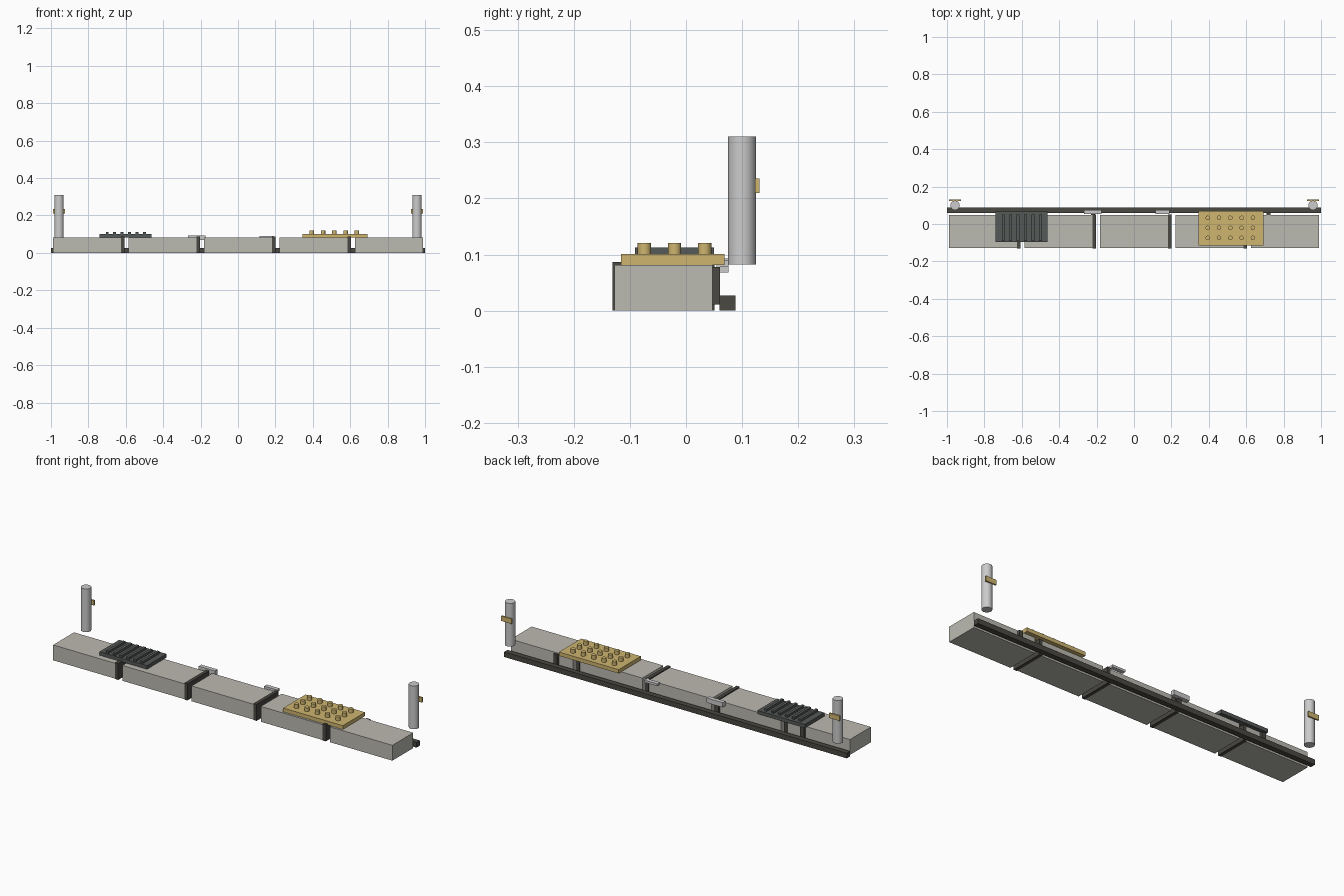
import bpy
import math

if "Cube" in bpy.data.objects:
    bpy.data.objects.remove(bpy.data.objects["Cube"])


def mat(name, r, g, b):
    m = bpy.data.materials.new(name)
    m.diffuse_color = (r, g, b, 1)
    m.use_nodes = True
    m.node_tree.nodes["Principled BSDF"].inputs["Base Color"].default_value = m.diffuse_color
    return m


STONE = mat("stone", 0.50, 0.49, 0.44)
DARK = mat("dark_metal", 0.07, 0.065, 0.055)
SLATE = mat("slate", 0.09, 0.10, 0.095)
GOLD = mat("gold", 0.62, 0.46, 0.16)
STEEL = mat("light_steel", 0.62, 0.63, 0.61)


def box(name, x, y, z, material):
    """Box from (min, max) ranges on each axis."""
    c = [(a + b) / 2 for a, b in (x, y, z)]
    bpy.ops.mesh.primitive_cube_add(size=1, location=c)
    o = bpy.context.object
    o.name = name
    o.scale = [b - a for a, b in (x, y, z)]
    bpy.ops.object.transform_apply(location=False, rotation=False, scale=True)
    o.data.materials.append(material)
    return o


def rod(name, x, y, r, z0, z1, material, sides=32):
    bpy.ops.mesh.primitive_cylinder_add(
        vertices=sides, radius=r, depth=z1 - z0, location=(x, y, (z0 + z1) / 2))
    o = bpy.context.object
    o.name = name
    o.data.materials.append(material)
    bpy.ops.object.shade_smooth_by_angle(angle=math.radians(40))
    return o


# Kerb blocks and the joint strips in the gaps between them
for i in range(5):
    x = -0.99 + 0.404 * i
    box(f"kerb_block_{i + 1}", (x, x + 0.364), (-0.127, 0.047), (0, 0.081), STONE)
    if i < 4:
        s = x + 0.364
        box(f"joint_strip_{i + 1}", (s, s + 0.018), (-0.131, 0.051), (0, 0.087), DARK)

# Rear rail and its short posts
box("rear_rail", (-1, 1), (0.06, 0.088), (0, 0.027), DARK)
for i, x in enumerate((-0.72, -0.22, 0.72)):
    box(f"rail_post_{i + 1}", (x - 0.011, x + 0.011), (0.047, 0.061), (0.011, 0.078), DARK)

# Light clips at the back edge
box("clip_left", (-0.267, -0.173), (0.054, 0.076), (0.068, 0.093), STEEL)
box("clip_right", (0.115, 0.19), (0.054, 0.076), (0.078, 0.09), STEEL)

# Ribbed dark plate
box("ribbed_plate", (-0.74, -0.463), (-0.097, 0.066), (0.082, 0.101), SLATE)
for i in range(6):
    x = -0.70 + 0.04 * i
    box(f"plate_rib_{i + 1}", (x - 0.007, x + 0.007), (-0.091, 0.05), (0.1, 0.113), SLATE)

# Studded tactile plate
box("studded_plate", (0.345, 0.693), (-0.116, 0.069), (0.081, 0.101), GOLD)
for i in range(5):
    for j in range(3):
        rod(f"stud_{i + 1}_{j + 1}", 0.394 + 0.0605 * i, -0.074 + 0.0535 * j,
            0.012, 0.1, 0.121, GOLD, 20)

# Bollards with rear reflectors
for side, x in (("left", -0.957), ("right", 0.957)):
    rod(f"bollard_{side}", x, 0.1, 0.025, 0.082, 0.31, STEEL)
    box(f"reflector_{side}", (x - 0.031, x + 0.031), (0.123, 0.131), (0.21, 0.236), GOLD)
